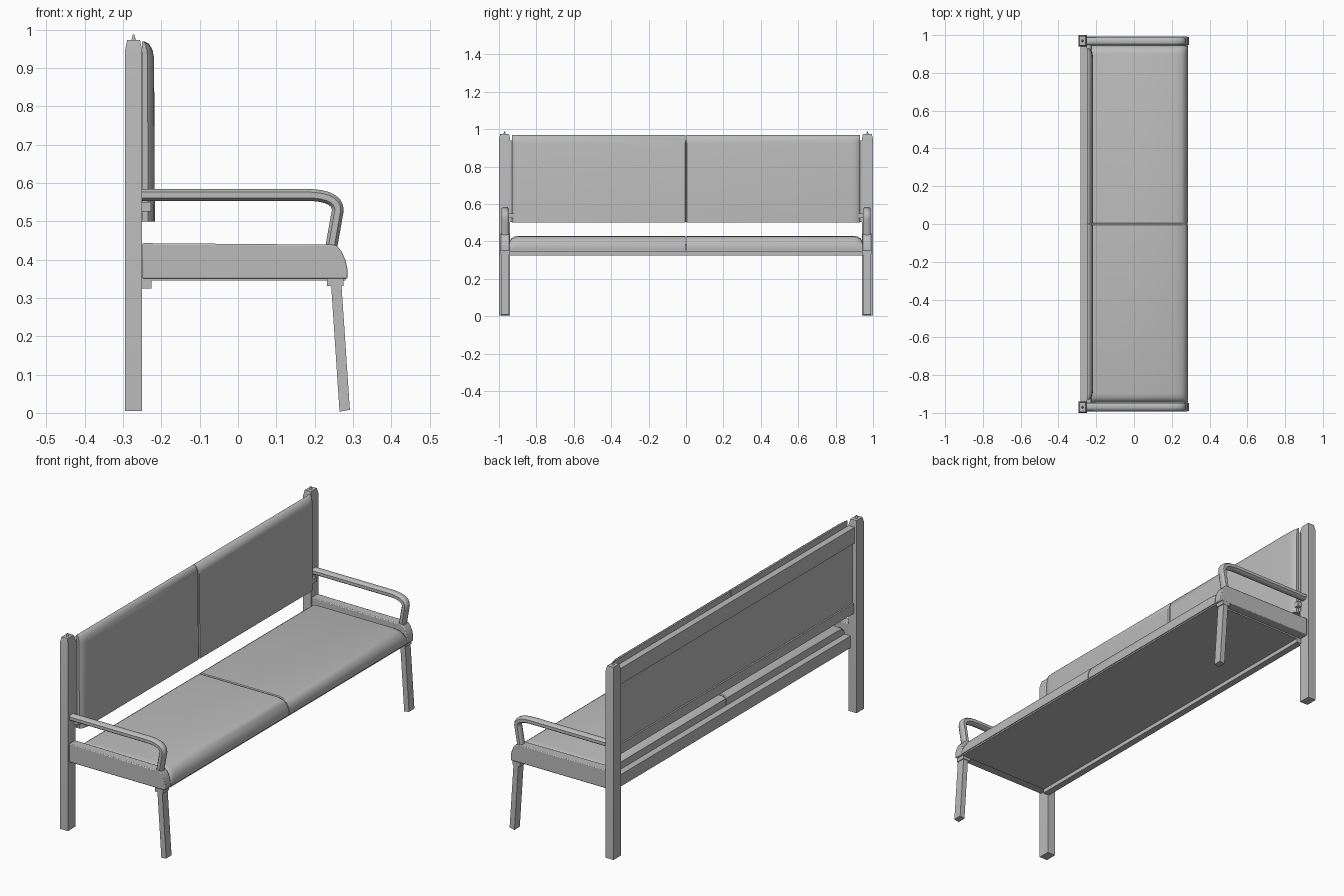
import bpy, bmesh
from mathutils import Vector

old = bpy.data.objects.get("Cube")
if old:
    bpy.data.objects.remove(old, do_unlink=True)

grey = bpy.data.materials.new("plain grey")
grey.use_nodes = True
grey.diffuse_color = (0.5, 0.5, 0.5, 1)
grey.node_tree.nodes["Principled BSDF"].inputs["Base Color"].default_value = (0.5, 0.5, 0.5, 1)


def finish(name, bm, bevel=0.0, segments=2):
    bmesh.ops.recalc_face_normals(bm, faces=bm.faces)
    mesh = bpy.data.meshes.new(name)
    bm.to_mesh(mesh)
    bm.free()
    mesh.materials.append(grey)
    obj = bpy.data.objects.new(name, mesh)
    bpy.context.collection.objects.link(obj)
    if bevel:
        mod = obj.modifiers.new("soft edges", "BEVEL")
        mod.width, mod.segments = bevel, segments
        mod.limit_method, mod.angle_limit = "ANGLE", 0.7
    bpy.ops.object.select_all(action="DESELECT")
    obj.select_set(True)
    bpy.context.view_layer.objects.active = obj
    bpy.ops.object.shade_smooth_by_angle(angle=0.6)
    return obj


def prism(name, profile, y0, y1, bevel=0.0, segments=2):
    """Extrude an x-z profile from y0 to y1."""
    bm = bmesh.new()
    face = bm.faces.new([bm.verts.new((x, y0, z)) for x, z in profile])
    side = bmesh.ops.extrude_face_region(bm, geom=[face])["geom"]
    verts = [v for v in side if isinstance(v, bmesh.types.BMVert)]
    bmesh.ops.translate(bm, verts=verts, vec=(0, y1 - y0, 0))
    return finish(name, bm, bevel, segments)


def box(name, x0, x1, y0, y1, z0, z1, bevel=0.0):
    return prism(name, [(x0, z0), (x1, z0), (x1, z1), (x0, z1)], y0, y1, bevel)


def arm_path():
    """Straight arm, rounded front corner, then the upright down to the side rail."""
    a, b, c = Vector((0.175, 0.569)), Vector((0.275, 0.569)), Vector((0.258, 0.515))
    pts = [Vector((-0.252, 0.569))]
    for i in range(9):
        t = i / 8
        pts.append(a * (1 - t) ** 2 + b * 2 * t * (1 - t) + c * t * t)
    return pts + [Vector((0.243, 0.43))]


def arm(name, y):
    """Sweep a softened rectangular section along the arm path."""
    pts, bm, rings = arm_path(), bmesh.new(), []
    half_w, half_h, cut = 0.02, 0.0155, 0.008
    section = []
    for sx, sz in ((1, 1), (-1, 1), (-1, -1), (1, -1)):
        corner = [(sx * half_w, sz * (half_h - cut)), (sx * (half_w - cut), sz * (half_h - cut / 4)),
                  (sx * (half_w - 1.5 * cut), sz * half_h)]
        section += corner if sx * sz > 0 else corner[::-1]
    for i, p in enumerate(pts):
        d = (pts[min(i + 1, len(pts) - 1)] - pts[max(i - 1, 0)]).normalized()
        n = Vector((-d.y, d.x))
        rings.append([bm.verts.new((p.x + n.x * h, y + w, p.y + n.y * h)) for w, h in section])
    count = len(section)
    for r, s in zip(rings, rings[1:]):
        for k in range(count):
            j = (k + 1) % count
            bm.faces.new((r[k], r[j], s[j], s[k]))
    bm.faces.new(rings[0])
    bm.faces.new(rings[-1])
    finish(name, bm)


def post(name, y):
    """Square rear post with a tapered head and a small finial."""
    bm = bmesh.new()
    rings = []
    for z, hx, hy in ((0.005, 0.0225, 0.03), (0.945, 0.0225, 0.03), (0.973, 0.017, 0.024)):
        rings.append([bm.verts.new((-0.2725 + sx * hx, y + sy * hy, z))
                      for sx, sy in ((1, 1), (-1, 1), (-1, -1), (1, -1))])
    for r, s in zip(rings, rings[1:]):
        for k in range(4):
            bm.faces.new((r[k], r[(k + 1) % 4], s[(k + 1) % 4], s[k]))
    bm.faces.new(rings[0])
    bm.faces.new(rings[-1])
    finish(name, bm)
    bm = bmesh.new()
    bmesh.ops.create_cone(bm, cap_ends=True, segments=10, radius1=0.006, radius2=0.002, depth=0.014)
    bmesh.ops.translate(bm, verts=bm.verts, vec=(-0.2725, y, 0.98))
    finish(name + "_finial", bm)


# Both ends of the bench
side_profile = [(-0.25, 0.35), (0.286, 0.35), (0.286, 0.375), (0.28, 0.40),
                (0.27, 0.422), (0.258, 0.436), (0.245, 0.439), (-0.25, 0.443)]
leg_profile = [(0.243, 0.335), (0.27, 0.335), (0.292, 0.008), (0.265, 0.003)]
for label, s in (("left", 1), ("right", -1)):
    post(label + "_rear_post", s * 0.97)
    prism(label + "_side_rail", side_profile, s * 0.943, s * 0.992, 0.004)
    prism(label + "_front_leg", leg_profile, s * 0.947, s * 0.99)
    box(label + "_leg_collar", 0.232, 0.275, s * 0.943, s * 0.992, 0.331, 0.351)
    arm(label + "_armrest", s * 0.967)
    box(label + "_back_bracket", -0.25, -0.227, s * 0.915, s * 0.95, 0.525, 0.55)

# Padded seat and back, each in two halves meeting at the middle
seat_profile = [(-0.225, 0.352), (0.284, 0.352), (0.286, 0.37), (0.281, 0.392), (0.27, 0.412),
                (0.252, 0.425), (0.22, 0.43), (-0.21, 0.43), (-0.225, 0.42)]
back_profile = [(-0.25, 0.50), (-0.217, 0.50), (-0.219, 0.925), (-0.223, 0.947),
                (-0.232, 0.963), (-0.243, 0.969), (-0.25, 0.969)]


def pad(name, profile, s, end, soft, axis):
    """Extrude a padded half whose outer end is rounded down in steps."""
    bm = bmesh.new()
    low = min(p[axis] for p in profile)
    high = max(p[axis] for p in profile)
    rings = []
    steps = ((0.002, 0.004), (0.006, 0), (end - 0.045, 0), (end - 0.025, soft * 0.15),
             (end - 0.01, soft * 0.45), (end, soft))
    for y, drop in steps:
        ring = []
        for p in profile:
            q = list(p)
            q[axis] -= drop * (p[axis] - low) / (high - low)
            ring.append(bm.verts.new((q[0], s * y, q[1])))
        rings.append(ring)
    count = len(profile)
    for r, t in zip(rings, rings[1:]):
        for k in range(count):
            bm.faces.new((r[k], r[(k + 1) % count], t[(k + 1) % count], t[k]))
    bm.faces.new(rings[0])
    bm.faces.new(rings[-1])
    finish(name, bm)


for label, s in (("left", 1), ("right", -1)):
    pad(label + "_seat_pad", seat_profile, s, 0.943, 0.03, 1)
    pad(label + "_back_pad", back_profile, s, 0.93, 0.018, 0)

# Frame under the seat and behind the back
box("seat_board", -0.23, 0.28, -0.943, 0.943, 0.345, 0.354)
box("seat_rear_rail", -0.26, -0.226, -0.945, 0.945, 0.325, 0.385)
box("back_top_rail", -0.283, -0.248, -0.945, 0.945, 0.86, 0.94)
box("back_panel", -0.272, -0.248, -0.945, 0.945, 0.55, 0.865)
box("back_bottom_rail", -0.28, -0.248, -0.945, 0.945, 0.505, 0.555)
